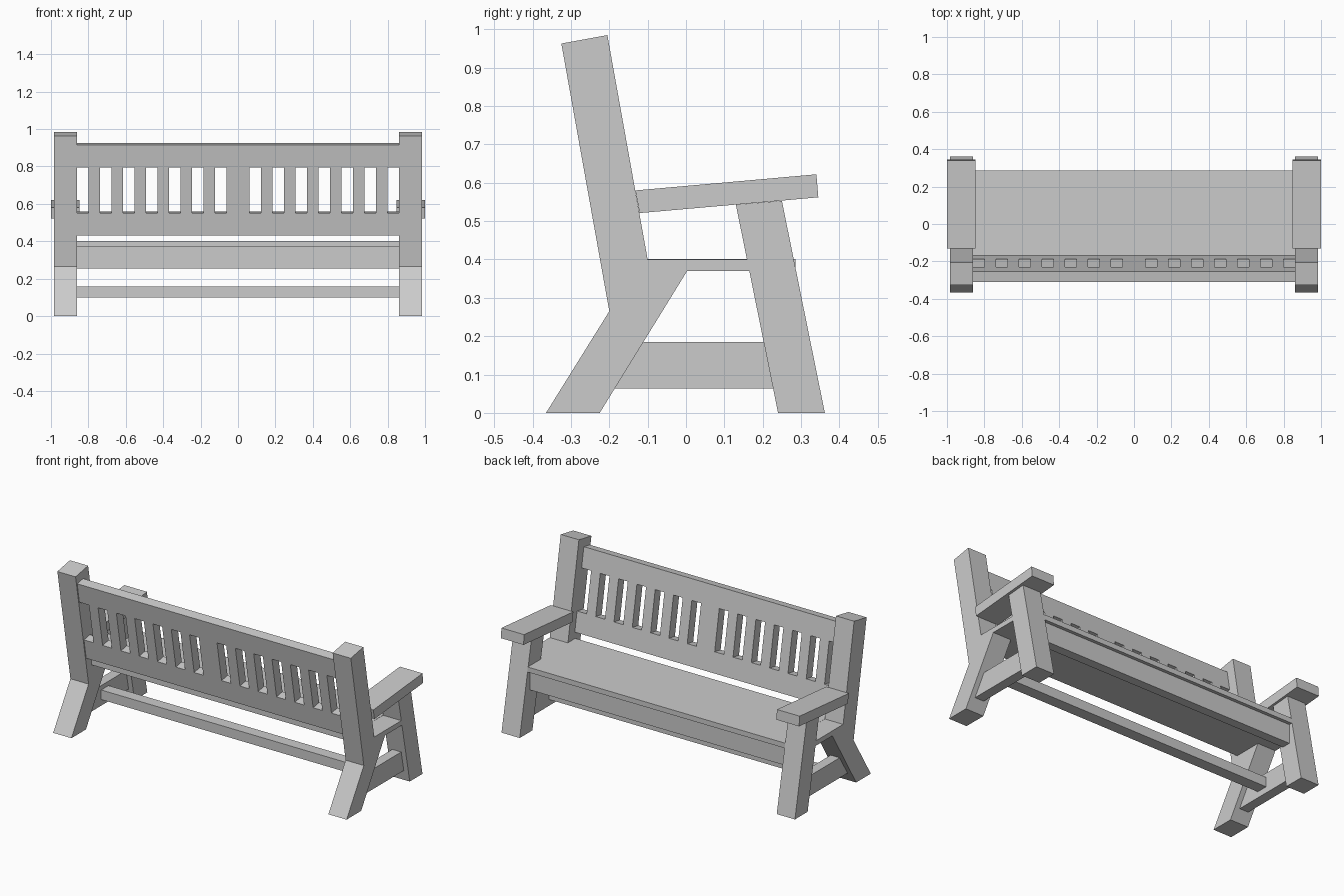
import bpy, bmesh

if "Cube" in bpy.data.objects:
    bpy.data.objects.remove(bpy.data.objects["Cube"])


def prism(name, profile, x0, x1, mirror=False):
    """Extrude a (y, z) profile from x0 to x1, optionally mirrored across x = 0."""
    bm = bmesh.new()
    face = bm.faces.new([bm.verts.new((x0, y, z)) for y, z in profile])
    ext = bmesh.ops.extrude_face_region(bm, geom=[face])["geom"]
    moved = [v for v in ext if isinstance(v, bmesh.types.BMVert)]
    bmesh.ops.translate(bm, verts=moved, vec=(x1 - x0, 0, 0))
    bmesh.ops.recalc_face_normals(bm, faces=bm.faces)
    mesh = bpy.data.meshes.new(name)
    bm.to_mesh(mesh)
    bm.free()
    obj = bpy.data.objects.new(name, mesh)
    bpy.context.collection.objects.link(obj)
    if mirror:
        obj.modifiers.new("mirror", "MIRROR")
    return obj


def rect(y0, y1, z0, z1):
    return [(y0, z0), (y1, z0), (y1, z1), (y0, z1)]


SLOPE = 0.179            # backward lean of the backrest
INNER, OUTER = 0.862, 0.984


def leaning(z0, z1):
    """Profile of a backrest board between two heights, ends square to the lean."""
    def pair(z):
        front = -0.165 - SLOPE * (z - 0.435)
        return (front - 0.057, z - 0.01), (front, z)
    (b0, f0), (b1, f1) = pair(z0), pair(z1)
    return [b0, f0, f1, b1]


# Bent back legs with the thin seat bearer running forward
prism("back_leg", [(-0.365, 0), (-0.225, 0), (0.003, 0.37), (0.2, 0.37), (0.2, 0.4),
                   (-0.1, 0.4), (-0.205, 0.985), (-0.325, 0.963), (-0.2, 0.265)],
      INNER, OUTER, True)

# Front legs, armrests and low side rails
prism("front_leg", [(0.24, 0), (0.362, 0), (0.25, 0.553), (0.13, 0.543)],
      INNER, OUTER, True)
prism("armrest", [(-0.121, 0.521), (0.345, 0.562), (0.34, 0.622), (-0.132, 0.58)],
      0.848, 1.0, True)
prism("side_rail", [(-0.2, 0.063), (0.24, 0.063), (0.215, 0.185), (-0.125, 0.185)],
      0.893, 0.953, True)

# Seat, front apron and long stretcher
prism("seat", rect(-0.17, 0.285, 0.37, 0.401), -INNER, INNER)
prism("front_apron", rect(0.21, 0.265, 0.255, 0.37), -INNER, INNER)
prism("stretcher", rect(-0.035, 0.035, 0.1, 0.158), -0.9, 0.9)

# Backrest: two boards, a wide centre slat and evenly spaced slats
prism("backrest_lower_board", leaning(0.44, 0.56), -INNER, INNER)
prism("backrest_upper_board", leaning(0.805, 0.925), -INNER, INNER)
prism("centre_slat", leaning(0.56, 0.805), -0.061, 0.061)
for i in range(6):
    x = 0.123 + 0.1228 * i
    prism("slat", leaning(0.56, 0.805), x, x + 0.061, True)
